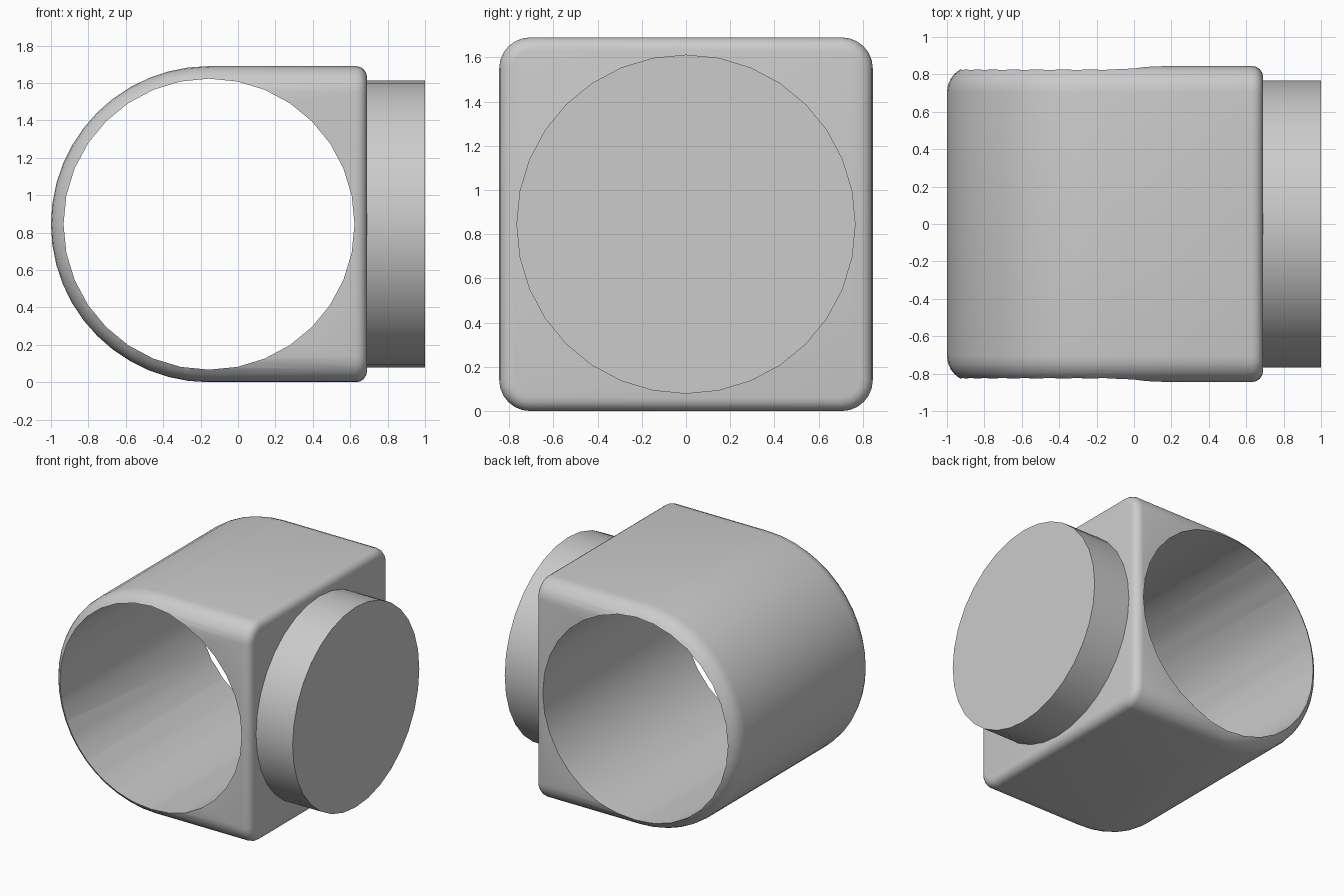
import bpy, bmesh, math
from mathutils import Matrix

if "Cube" in bpy.data.objects:
    bpy.data.objects.remove(bpy.data.objects["Cube"], do_unlink=True)

HALF = 0.845      # half height and half depth of the body
AXIS_X = -0.155   # axis of the bore and of the rounded end
FACE_X = 0.69     # flat face carrying the spigot

grey = bpy.data.materials.new("plain grey")
grey.use_nodes = True
colour = (0.6, 0.6, 0.6, 1)
grey.diffuse_color = colour
grey.node_tree.nodes["Principled BSDF"].inputs["Base Color"].default_value = colour


def add_object(name, bm):
    bmesh.ops.recalc_face_normals(bm, faces=bm.faces)
    mesh = bpy.data.meshes.new(name)
    bm.to_mesh(mesh)
    bm.free()
    mesh.materials.append(grey)
    obj = bpy.data.objects.new(name, mesh)
    bpy.context.collection.objects.link(obj)
    return obj


def add_cylinder(name, radius, depth, centre, axis):
    bm = bmesh.new()
    bmesh.ops.create_cone(bm, cap_ends=True, segments=32, radius1=radius, radius2=radius,
                          depth=depth, matrix=Matrix.Translation(centre)
                          @ Matrix.Rotation(math.pi / 2, 4, axis))
    return add_object(name, bm)


def shade(obj):
    bpy.ops.object.select_all(action='DESELECT')
    obj.select_set(True)
    bpy.context.view_layer.objects.active = obj
    bpy.ops.object.shade_smooth_by_angle(angle=math.radians(35))


def bevel(bm, edges, width, segments):
    bmesh.ops.bevel(bm, geom=edges, offset=width, segments=segments, profile=0.5,
                    affect='EDGES', clamp_overlap=False)


# Body: D-shaped profile extruded along y
bm = bmesh.new()
steps = 24
profile = [(FACE_X, 2 * HALF)]
for i in range(steps + 1):
    a = math.pi / 2 + math.pi * i / steps
    profile.append((AXIS_X + HALF * math.cos(a), HALF + HALF * math.sin(a)))
profile.append((FACE_X, 0))
cap = bm.faces.new([bm.verts.new((x, -HALF, z)) for x, z in profile])
extruded = bmesh.ops.extrude_face_region(bm, geom=[cap], use_keep_orig=True)
verts = [v for v in extruded["geom"] if isinstance(v, bmesh.types.BMVert)]
bmesh.ops.translate(bm, verts=verts, vec=(0, 2 * HALF, 0))
bmesh.ops.recalc_face_normals(bm, faces=bm.faces)

# Wide rounding around both side faces, then a small one around the end face
on_face = lambda e: all(abs(v.co.x - FACE_X) < 1e-4 for v in e.verts)
rims = [e for e in bm.edges if abs(e.verts[0].co.y - e.verts[1].co.y) < 1e-4
        and not on_face(e)]
bevel(bm, rims, 0.14, 6)
bmesh.ops.remove_doubles(bm, verts=bm.verts, dist=1e-4)
bevel(bm, [e for e in bm.edges if on_face(e)], 0.06, 4)
body = add_object("body", bm)

# Bore through the body along y
cutter = add_cylinder("bore_cutter", 0.778, 3, (AXIS_X, 0, HALF), 'X')
cut = body.modifiers.new("bore", 'BOOLEAN')
cut.object = cutter
cut.operation = 'DIFFERENCE'
cut.solver = 'EXACT'
bpy.context.view_layer.objects.active = body
bpy.ops.object.modifier_apply(modifier=cut.name)
bpy.data.objects.remove(cutter, do_unlink=True)
shade(body)

# Spigot on the end face
shade(add_cylinder("spigot", 0.767, 1 - FACE_X + 0.02, ((1 + FACE_X - 0.02) / 2, 0, HALF), 'Y'))
